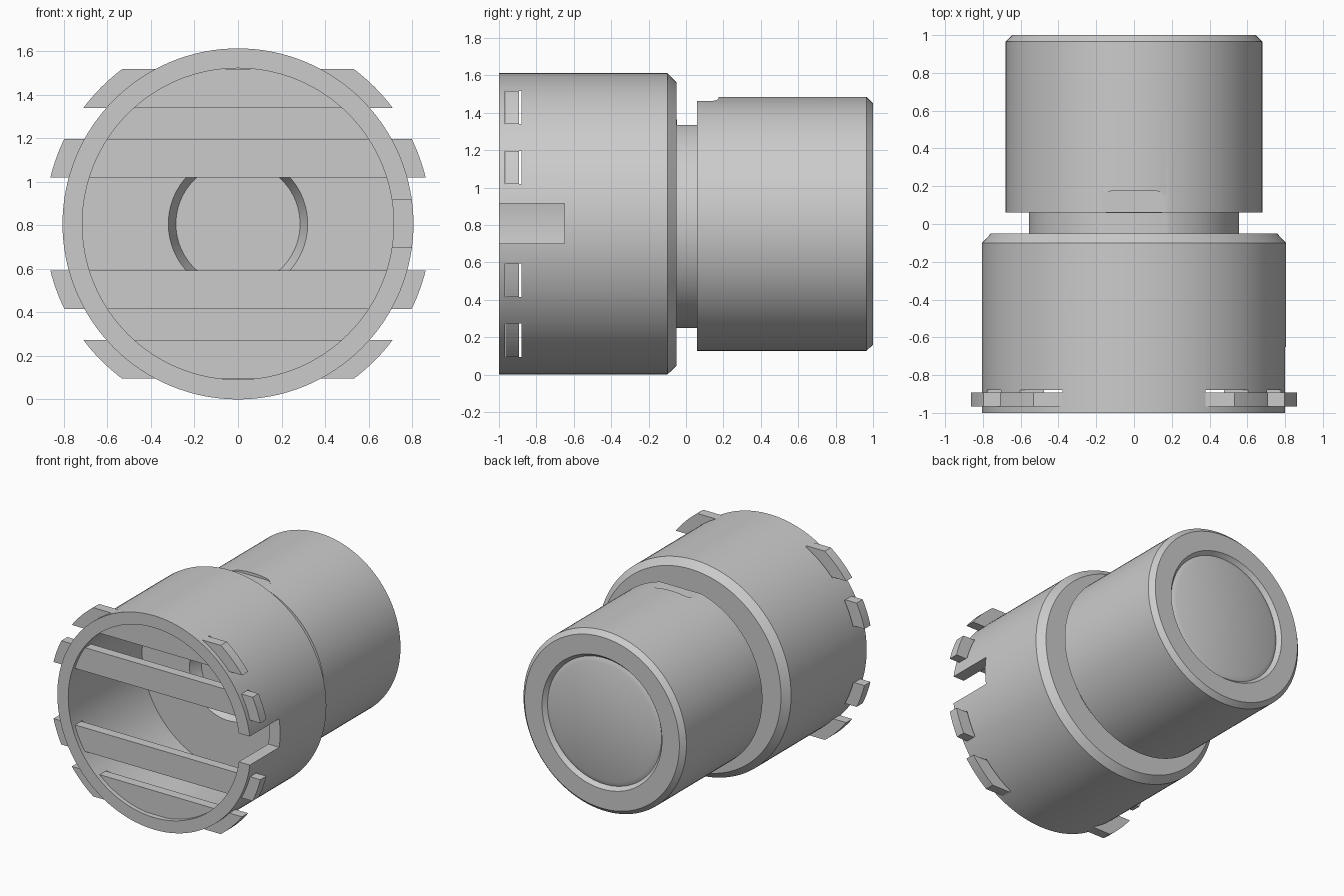
import bpy, bmesh, math

if "Cube" in bpy.data.objects:
    bpy.data.objects.remove(bpy.data.objects["Cube"])

ZC = 0.806     # height of the main axis (runs along y)
SEG = 128


def new_object(name, bm):
    bmesh.ops.recalc_face_normals(bm, faces=bm.faces)
    mesh = bpy.data.meshes.new(name)
    bm.to_mesh(mesh)
    bm.free()
    ob = bpy.data.objects.new(name, mesh)
    bpy.context.collection.objects.link(ob)
    return ob


def lathe(name, profile):
    """Revolve (radius, y) points around the main axis."""
    bm = bmesh.new()
    rings = []
    for r, y in profile:
        if r == 0:
            rings.append([bm.verts.new((0, y, ZC))])
        else:
            rings.append([bm.verts.new((r * math.cos(2 * math.pi * i / SEG), y,
                                        ZC + r * math.sin(2 * math.pi * i / SEG)))
                          for i in range(SEG)])
    for a, b in zip(rings, rings[1:]):
        if len(a) == 1:
            bm.faces.new(b)
        elif len(b) == 1:
            bm.faces.new(a)
        else:
            for i in range(SEG):
                j = (i + 1) % SEG
                bm.faces.new((a[i], a[j], b[j], b[i]))
    loose = [v for v in bm.verts if not v.link_faces]
    bmesh.ops.delete(bm, geom=loose, context='VERTS')
    return new_object(name, bm)


def prism(name, outline, offset):
    """Extrude a planar outline by an offset vector."""
    bm = bmesh.new()
    face = bm.faces.new([bm.verts.new(p) for p in outline])
    out = bmesh.ops.extrude_face_region(bm, geom=[face])
    verts = [g for g in out['geom'] if isinstance(g, bmesh.types.BMVert)]
    bmesh.ops.translate(bm, verts=verts, vec=offset)
    return new_object(name, bm)


def box(name, x0, x1, y0, y1, z0, z1):
    return prism(name, [(x0, y0, z0), (x1, y0, z0), (x1, y1, z0), (x0, y1, z0)],
                 (0, 0, z1 - z0))


# Housing: open front cup, neck, rear barrel, shallow rear window
body = lathe("housing", [
    (0, -0.03), (0.285, -0.03), (0.32, -0.12), (0.715, -0.12), (0.715, -1.0),
    (0.806, -1.0), (0.806, -0.1), (0.757, -0.05), (0.557, -0.05), (0.557, 0.06),
    (0.679, 0.06), (0.679, 0.965), (0.645, 1.0), (0.5, 1.0), (0.475, 0.97),
    (0.44, 0.985), (0, 0.985)])

# Cutters: side notch, neck flat, rounded thumb flat on the barrel
cutters = [box("notch_cutter", 0.5, 1.0, -1.1, -0.65, 0.70, 0.915),
           box("neck_flat_cutter", -0.25, 0.25, -0.049, 0.059, 1.335, 1.45)]
flat = [(-0.18, 0.0, 1.463), (0.18, 0.0, 1.463)]
for cx, a0 in ((0.11, 0), (-0.11, 90)):
    for k in range(9):
        a = math.radians(a0 + k * 90 / 8)
        flat.append((cx + 0.07 * math.cos(a), 0.105 + 0.07 * math.sin(a), 1.463))
cutters.append(prism("thumb_flat_cutter", flat, (0, 0, 0.1)))

# Crossbars with curved ends, each running through a pair of wall slots
R_BAR = 0.888
for n, (lo, hi) in enumerate(((0.213, 0.391), (0.533, 0.711))):
    for side, label in ((1, "upper"), (-1, "lower")):
        a0, a1 = math.asin(lo / R_BAR), math.asin(hi / R_BAR)
        arc = [(R_BAR * math.cos(a0 + (a1 - a0) * k / 8),
                R_BAR * math.sin(a0 + (a1 - a0) * k / 8)) for k in range(9)]
        pts = arc + [(-x, z) for x, z in reversed(arc)]
        prism(f"{label}_crossbar_{n + 1}",
              [(x, -0.965, ZC + side * z) for x, z in pts], (0, 0.072, 0))
        z0, z1 = sorted((ZC + side * lo, ZC + side * hi))
        cutters.append(box("slot_cutter", -1, 1, -0.967, -0.88, z0, z1))

for c in cutters:
    c.hide_render = True
    mod = body.modifiers.new(c.name, 'BOOLEAN')
    mod.object = c
    mod.operation = 'DIFFERENCE'
    mod.solver = 'EXACT'

# Apply the cuts, drop the cutters, smooth the round walls
bpy.context.view_layer.objects.active = body
body.select_set(True)
for mod in list(body.modifiers):
    bpy.ops.object.modifier_apply(modifier=mod.name)
for c in cutters:
    bpy.data.objects.remove(c)
bpy.ops.object.shade_smooth_by_angle(angle=math.radians(25))
